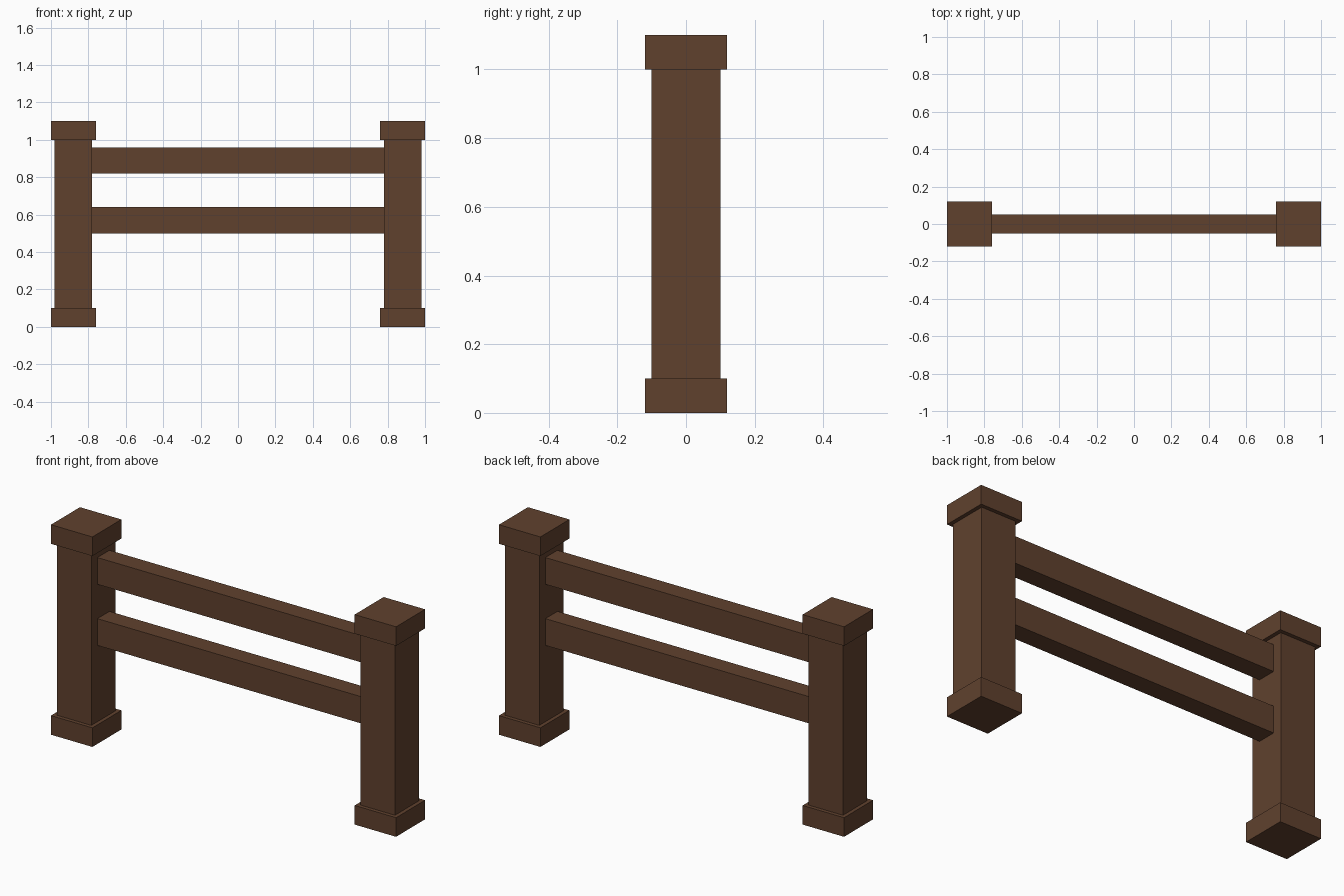
import bpy

if "Cube" in bpy.data.objects:
    bpy.data.objects.remove(bpy.data.objects["Cube"])

wood = bpy.data.materials.new("brown_wood")
wood.diffuse_color = (0.117, 0.053, 0.027, 1.0)
wood.use_nodes = True
wood.node_tree.nodes["Principled BSDF"].inputs["Base Color"].default_value = wood.diffuse_color


def box(name, x, z0, z1, width, depth):
    """Box centred on y = 0, spanning z0 to z1."""
    bpy.ops.mesh.primitive_cube_add(size=1, location=(x, 0, (z0 + z1) / 2))
    ob = bpy.context.object
    ob.name = name
    ob.scale = (width, depth, z1 - z0)
    bpy.ops.object.transform_apply(location=False, rotation=False, scale=True)
    ob.data.materials.append(wood)
    return ob


# Posts, each with a wider foot and cap
for side, x in (("left", -0.88), ("right", 0.88)):
    box(side + "_foot", x, 0.0, 0.1, 0.24, 0.24)
    box(side + "_post", x, 0.1, 1.0, 0.2, 0.2)
    box(side + "_cap", x, 1.0, 1.1, 0.24, 0.24)

# Horizontal rails between the posts
box("lower_rail", 0, 0.5, 0.64, 1.56, 0.1)
box("upper_rail", 0, 0.82, 0.96, 1.56, 0.1)
